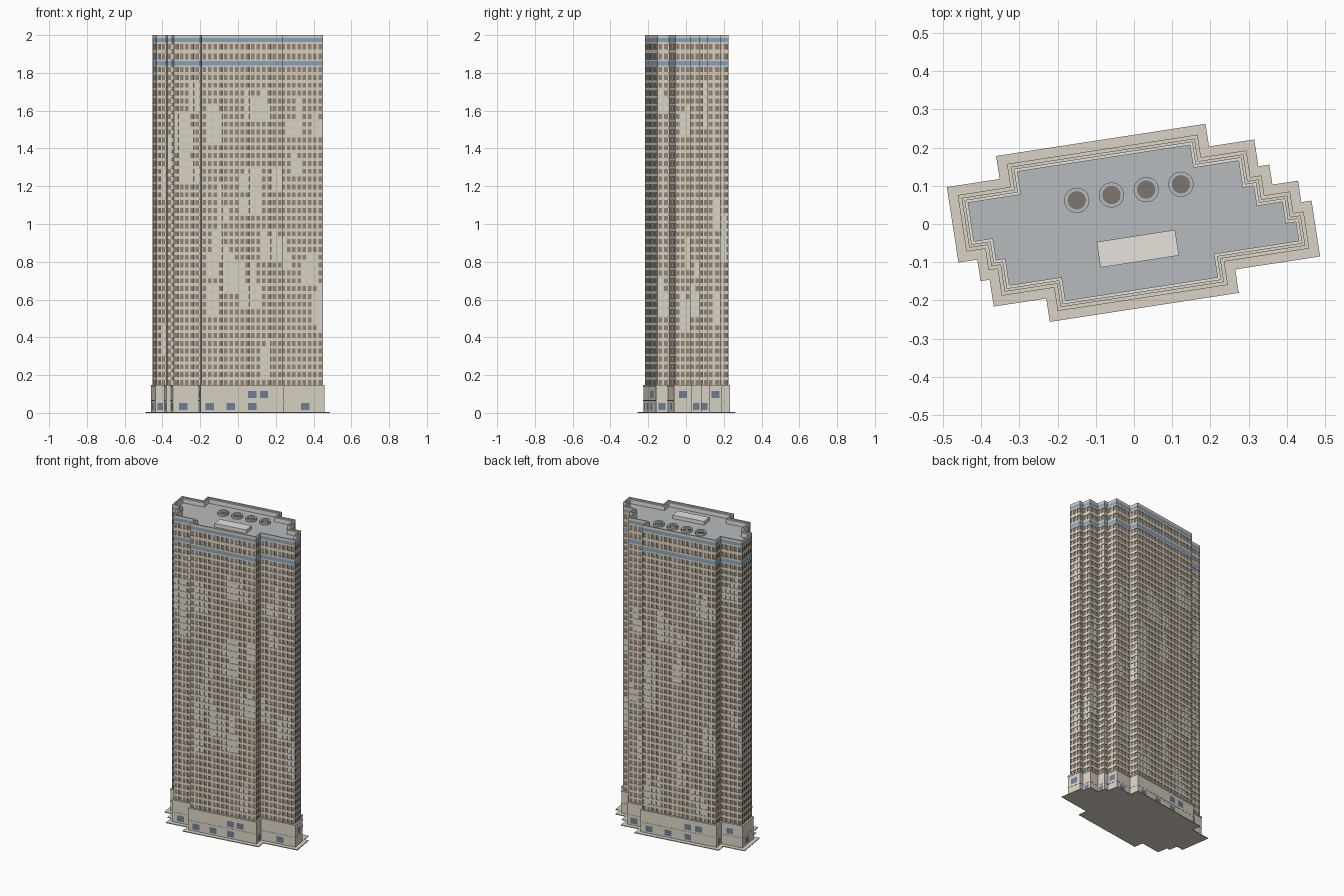
import bpy, bmesh, math, random
from mathutils import Vector

if "Cube" in bpy.data.objects:
    bpy.data.objects.remove(bpy.data.objects["Cube"])

random.seed(7)
ANGLE = math.radians(8.73)      # the whole building is turned on its plot
COLORS = {
    "stone": (0.72, 0.67, 0.57), "window": (0.32, 0.24, 0.18), "blind": (0.75, 0.72, 0.64),
    "blue": (0.25, 0.39, 0.54), "roof": (0.47, 0.50, 0.52), "paving": (0.70, 0.65, 0.57),
    "dark": (0.20, 0.18, 0.16), "pale": (0.80, 0.77, 0.72), "shop_glass": (0.16, 0.22, 0.31),
}
MATS = {}
for key, col in COLORS.items():
    MATS[key] = bpy.data.materials.new(key)
    MATS[key].diffuse_color = (*col, 1)

# Stepped plot outline, clockwise in plan, then reversed to counter-clockwise
PLOT = [Vector(p) for p in [
    (-.33, .231), (.225, .231), (.225, .171), (.345, .171), (.345, .10), (.374, .10),
    (.374, .047), (.442, .047), (.442, -.01), (.469, -.01), (.469, -.158), (.244, -.158),
    (.244, -.22), (-.257, -.22), (-.257, -.158), (-.396, -.158), (-.396, -.087),
    (-.42, -.087), (-.42, -.03), (-.47, -.03), (-.47, .17), (-.33, .17)]][::-1]


def edges(poly):
    for i, a in enumerate(poly):
        b = poly[(i + 1) % len(poly)]
        d = (b - a).normalized()
        yield a, b, d, Vector((d.y, -d.x))


def inset(poly, dist):
    n = [e[3] for e in edges(poly)]
    return [p - dist * (n[i - 1] + n[i]) for i, p in enumerate(poly)]


def finish(name, bm, mats, turn=True):
    me = bpy.data.meshes.new(name)
    bm.to_mesh(me)
    bm.free()
    for m in mats:
        me.materials.append(MATS[m])
    ob = bpy.data.objects.new(name, me)
    if turn:
        ob.rotation_euler.z = ANGLE
    bpy.context.collection.objects.link(ob)
    return ob


def face(bm, pts, mat=0):
    f = bm.faces.new([bm.verts.new(p) for p in pts])
    f.material_index = mat


def prism(name, poly, z0, z1, mat):
    bm = bmesh.new()
    face(bm, [(p.x, p.y, z0) for p in reversed(poly)])
    face(bm, [(p.x, p.y, z1) for p in poly])
    for a, b, _, _ in edges(poly):
        face(bm, [(a.x, a.y, z0), (b.x, b.y, z0), (b.x, b.y, z1), (a.x, a.y, z1)])
    bmesh.ops.remove_doubles(bm, verts=bm.verts, dist=1e-6)
    return finish(name, bm, [mat])


def ring(name, outer, inner, z0, z1, mat):
    bm = bmesh.new()
    n = len(outer)
    for i in range(n):
        j = (i + 1) % n
        o, p, q, r = outer[i], outer[j], inner[j], inner[i]
        face(bm, [(*o, z0), (*p, z0), (*p, z1), (*o, z1)])
        face(bm, [(*o, z1), (*p, z1), (*q, z1), (*r, z1)])
        face(bm, [(*q, z0), (*r, z0), (*r, z1), (*q, z1)])
        face(bm, [(*p, z0), (*o, z0), (*r, z0), (*q, z0)])
    bmesh.ops.remove_doubles(bm, verts=bm.verts, dist=1e-6)
    return finish(name, bm, [mat])


tower, base = inset(PLOT, .034), inset(PLOT, .027)

# Paving, base block, its ledges
prism("paving", PLOT, 0, .005, "paving")
prism("base_block", base, .005, .14, "stone")
ring("base_cornice", inset(PLOT, .025), inset(PLOT, .04), .138, .148, "stone")
ring("base_mid_ledge", inset(PLOT, .0255), inset(PLOT, .03), .064, .069, "stone")

# Base windows: (position along edge, level)
bm = bmesh.new()
for a, b, d, n in edges(base):
    length = (b - a).length
    if length > .4:
        slots = [(.11, 0), (.36, 0), (.62, 0), (.62, 1), (.76, 1)]
    elif length > .18:
        slots = [(.55, 0)]
    elif length > .1:
        slots = [(.4, random.randint(0, 1))]
    elif length > .04 and random.random() < .7:
        slots = [(.5, random.randint(0, 1))]
    else:
        slots = []
    for t, level in slots:
        w = min(.045, length * .6) / 2
        c = a + d * length * t + n * .001
        z0, z1 = (.08, .117) if level else (.015, .053)
        l, r = c - d * w, c + d * w
        face(bm, [(*l, z0), (*r, z0), (*r, z1), (*l, z1)])
finish("base_windows", bm, ["shop_glass"])

# Tower floors: (bottom, top, kind)
rows = []
for z0, z1, count in [(.14, 1.838, 41), (1.862, 1.963, 2)]:
    h = (z1 - z0) / count
    rows += [(z0 + i * h, z0 + (i + 1) * h, "windows") for i in range(count)]
rows += [(1.838, 1.862, "blue"), (1.963, 1.984, "blue"), (1.984, 1.99, "plain")]

# Tower walls: spandrels, piers and recessed windows on every edge
bm = bmesh.new()
DEPTH = .004
for a, b, d, n in edges(tower):
    length = (b - a).length
    cols = max(1, round(length / .0285))
    pitch = length / cols

    def quad(s0, s1, z0, z1, mat=0, back=0.0):
        l, r = a + d * s0 - n * back, a + d * s1 - n * back
        face(bm, [(*l, z0), (*r, z0), (*r, z1), (*l, z1)], mat)

    # clusters of drawn blinds
    blinds = set()
    for _ in range(max(1, cols)):
        c0, r0 = random.randrange(cols), random.randrange(39)
        for c in range(c0, c0 + random.randint(2, 4)):
            for r in range(r0, min(39, r0 + random.randint(2, 5))):
                blinds.add((c, r))
    for ri, (z0, z1, kind) in enumerate(rows):
        if kind != "windows":
            quad(0, length, z0, z1, 3 if kind == "blue" else 0)
            continue
        h = z1 - z0
        w0, w1 = z0 + .2 * h, z0 + .82 * h
        quad(0, length, z0, w0)
        quad(0, length, w1, z1)
        for c in range(cols):
            s, e = c * pitch, (c + 1) * pitch
            s0, s1 = s + .17 * pitch, e - .17 * pitch
            quad(s, s0, w0, w1)
            quad(s1, e, w0, w1)
            quad(s0, s1, w0, w1, 2 if (c, ri) in blinds else 1, DEPTH)
            l, r = a + d * s0, a + d * s1
            li, ri_ = l - n * DEPTH, r - n * DEPTH
            face(bm, [(*l, w0), (*li, w0), (*li, w1), (*l, w1)])
            face(bm, [(*ri_, w0), (*r, w0), (*r, w1), (*ri_, w1)])
            face(bm, [(*l, w0), (*r, w0), (*ri_, w0), (*li, w0)])
            face(bm, [(*li, w1), (*ri_, w1), (*r, w1), (*l, w1)])
finish("tower_walls", bm, ["stone", "window", "blind", "blue"])

# Stepped parapet and roof deck
ring("parapet_coping", tower, inset(tower, .008), 1.985, 2.0, "stone")
ring("parapet_inner_step", inset(tower, .008), inset(tower, .015), 1.96, 1.992, "pale")
prism("roof_deck", inset(tower, .006), 1.955, 1.965, "roof")


# Roof plant: four fans and a low housing
def cylinder(name, x, y, r, z0, z1, mat):
    bm = bmesh.new()
    bmesh.ops.create_cone(bm, cap_ends=True, segments=24, radius1=r, radius2=r, depth=z1 - z0)
    bmesh.ops.translate(bm, verts=bm.verts, vec=(x, y, (z0 + z1) / 2))
    finish(name, bm, [mat], turn=False)


for i in range(4):
    x, y = -.150 + .091 * i, .062 + .014 * i
    cylinder(f"fan_housing_{i + 1}", x, y, .033, 1.96, 1.98, "roof")
    cylinder(f"fan_opening_{i + 1}", x, y, .024, 1.97, 1.982, "dark")

u, v = .0, -.0655
prism("plant_housing", [Vector((u + sx * .104, v + sy * .034))
                        for sx, sy in [(-1, -1), (1, -1), (1, 1), (-1, 1)]], 1.96, 1.988, "pale")

for m in bpy.data.materials:
    if m.users and not m.is_grease_pencil:
        m.use_nodes = True
        m.node_tree.nodes["Principled BSDF"].inputs["Base Color"].default_value = m.diffuse_color
